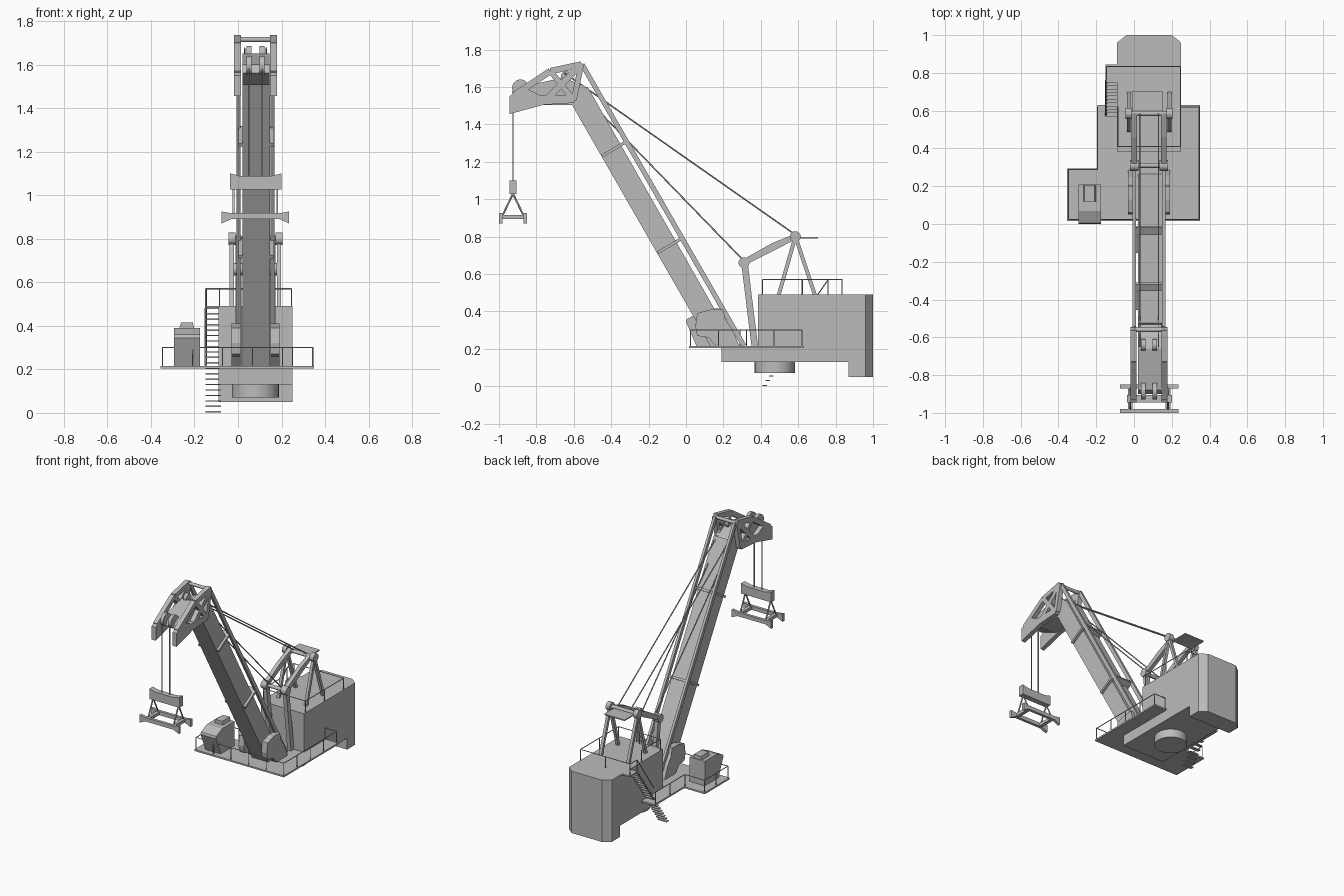
import bpy, bmesh, math
from mathutils import Vector

cube = bpy.data.objects.get("Cube")
if cube:
    bpy.data.objects.remove(cube, do_unlink=True)

grey = bpy.data.materials.new("plain_grey")
grey.use_nodes = True
grey.diffuse_color = (0.5, 0.5, 0.5, 1)
grey.node_tree.nodes["Principled BSDF"].inputs["Base Color"].default_value = (0.5, 0.5, 0.5, 1)

CX = 0.08  # centre plane of boom, house and gantry


def finish(name, bm, smooth=False):
    bmesh.ops.recalc_face_normals(bm, faces=bm.faces)
    for f in bm.faces:
        f.smooth = smooth and len(f.verts) == 4
    mesh = bpy.data.meshes.new(name)
    bm.to_mesh(mesh)
    bm.free()
    mesh.materials.append(grey)
    ob = bpy.data.objects.new(name, mesh)
    bpy.context.collection.objects.link(ob)
    return ob


def prism(name, pts, lo, hi, axis="x"):
    """Extrude a flat outline between lo and hi along an axis."""
    place = {"x": lambda a, b, t: (t, a, b),
             "y": lambda a, b, t: (a, t, b),
             "z": lambda a, b, t: (a, b, t)}[axis]
    bm = bmesh.new()
    face = bm.faces.new([bm.verts.new(place(a, b, lo)) for a, b in pts])
    out = bmesh.ops.extrude_face_region(bm, geom=[face])
    shift = Vector(place(0, 0, hi - lo))
    bmesh.ops.translate(bm, vec=shift, verts=[v for v in out["geom"] if isinstance(v, bmesh.types.BMVert)])
    return finish(name, bm)


def box(name, x, y, z):
    return prism(name, [(x[0], y[0]), (x[1], y[0]), (x[1], y[1]), (x[0], y[1])], *z, axis="z")


def rods(name, pairs, r, sides=8):
    """Straight bars between pairs of points, joined in one object."""
    bm = bmesh.new()
    for a, b in pairs:
        a, b = Vector(a), Vector(b)
        d = b - a
        mat = d.to_track_quat("Z", "Y").to_matrix().to_4x4()
        mat.translation = (a + b) / 2
        bmesh.ops.create_cone(bm, cap_ends=True, segments=sides, radius1=r, radius2=r,
                              depth=d.length, matrix=mat)
    return finish(name, bm, sides > 4)


def bars(name, path, width, lo, hi):
    """Flat rectangular bars following a side-view path."""
    for i, (p, q) in enumerate(zip(path, path[1:])):
        p, q = Vector(p), Vector(q)
        n = (q - p).orthogonal().normalized() * width / 2
        prism(f"{name}_{i + 1}", [p + n, q + n, q - n, p - n], lo, hi)


def railing(name, path, z, h, step=0.14):
    """Handrail with evenly spaced posts."""
    pairs = []
    for a, b in zip(path, path[1:]):
        a, b = Vector((*a, z)), Vector((*b, z))
        up = Vector((0, 0, h))
        pairs.append((a + up, b + up))
        n = max(1, round((b - a).length / step))
        pairs += [(a.lerp(b, k / n), a.lerp(b, k / n) + up) for k in range(n + 1)]
    rods(name, pairs, 0.003, 6)


def both(offset, half):
    """Left and right spans about the centre plane."""
    return [(s, CX + d * offset - half, CX + d * offset + half) for s, d in (("right", -1), ("left", 1))]


# Deck, chassis and slewing drum
prism("deck", [(-.355, .015), (.35, .015), (.35, .63), (-.193, .63), (-.193, .295), (-.355, .295)],
      .205, .216, "z")
box("chassis", (-.09, .25), (.19, .88), (.13, .21))
rods("slewing_drum", [((CX, .475, .07), (CX, .475, .135))], .108, 32)

# Machinery house and chamfered counterweight
box("house", (-.09, .25), (.385, .87), (.13, .49))
prism("counterweight", [(-.09, .87), (.25, .87), (.25, .96), (.20, 1), (-.04, 1), (-.09, .96)],
      .05, .49, "z")
box("roof_landing", (-.15, -.09), (.76, .845), (.48, .49))

# Railings
railing("deck_railing", [(-.193, .62), (-.193, .288), (-.347, .288), (-.347, .025),
                         (.343, .025), (.343, .62), (.25, .62)], .21, .09)
railing("roof_railing", [(-.145, .76), (-.145, .835), (.245, .835), (.245, .41), (-.085, .41), (-.085, .62)],
        .49, .08, .2)

# Stairs from the ground to the roof
foot, top = Vector((-.115, .42, .005)), Vector((-.115, .76, .48))
for i in range(20):
    p = foot.lerp(top, i / 19)
    box(f"stair_tread_{i + 1}", (-.15, -.078), (p.y - .012, p.y + .012), (p.z - .003, p.z + .003))
deck_point = foot.lerp(top, .45)
rods("stair_stringers", [((x, deck_point.y, deck_point.z), (x, top.y, top.z)) for x in (-.148, -.08)], .006, 4)
rods("stair_handrail", [((-.148, deck_point.y, .30), (-.148, top.y, .57))], .003, 6)

# Operator cab
prism("cab", [(.055, .216), (0, .345), (.005, .36), (.07, .39), (.21, .39), (.21, .216)], -.295, -.175)
prism("cab_roof_unit", [(-.27, .385), (-.2, .385), (-.208, .415), (-.262, .415)], .12, .205, "y")

# Boom box with side chords and bands
prism("boom", [(-.61, 1.505), (-.525, 1.60), (.265, .216), (.13, .216)], .02, .148)
for side, lo, hi in both(.078, .009):
    bars(f"{side}_boom_chord", [(-.555, 1.72), (.31, .216)], .026, lo, hi)
for n, (y, z) in enumerate([(-.45, 1.23), (-.15, .715)]):
    bars(f"boom_band_{n + 1}", [(y, z), (y + .135, z + .08)], .016, .003, .165)

# Boom foot brackets
arch = [(.06, .27), (0, .345), (.06, .39), (.13, .41), (.20, .41), (.21, .36),
        (.25, .30), (.285, .216), (.16, .216), (.12, .26)]
arch[1] = (.05, .32)
for side, lo, hi in both(.09, .021):
    prism(f"{side}_boom_foot_bracket", arch, lo, hi)

# Boom head: side plates with trusses, core and sheaves
plate = [(-.945, 1.455), (-.76, 1.505), (-.6, 1.515), (-.58, 1.56), (-.78, 1.555), (-.87, 1.60), (-.945, 1.55)]
for side, lo, hi in both(.082, .016):
    prism(f"{side}_head_plate", plate, lo, hi)
    bars(f"{side}_head_truss", [(-.92, 1.555), (-.725, 1.685), (-.56, 1.72), (-.745, 1.535)], .034, lo, hi)
    bars(f"{side}_head_strut", [(-.725, 1.685), (-.6, 1.53), (-.56, 1.72)], .03, lo, hi)
prism("head_core", [(-.9, 1.56), (-.88, 1.60), (-.66, 1.65), (-.55, 1.61), (-.53, 1.59), (-.61, 1.505), (-.78, 1.505)],
      .02, .145)
for x in (.05, .11):
    rods("head_sheave", [((x - .012, -.885, 1.595), (x + .012, -.885, 1.595))], .045, 24)
    rods("stay_sheave", [((x - .012, -.64, 1.655), (x + .012, -.64, 1.655))], .03, 20)
rods("head_axle", [((-.015, -.56, 1.715), (.175, -.56, 1.715))], .012)

# Gantry: A-frame, curved link, props and platform
for side, lo, hi in both(.108, .01):
    bars(f"{side}_gantry_leg", [(.495, .485), (.585, .80), (.69, .485)], .02, lo, hi)
    rods(f"{side}_gantry_hub", [((lo - .006, .585, .80), (hi + .006, .585, .80))], .029, 20)
for side, lo, hi in both(.078, .014):
    prism(f"{side}_gantry_link", [(.31, .645), (.47, .725), (.585, .785), (.585, .815), (.46, .765), (.31, .68)], lo, hi)
    prism(f"{side}_gantry_prop", [(.295, .66), (.33, .66), (.385, .216), (.35, .216)], lo, hi)
    rods(f"{side}_link_hub", [((lo - .008, .31, .66), (hi + .008, .31, .66))], .029, 20)
rods("gantry_crossbars", [((-.04, .585, .80), (.2, .585, .80)), ((-.02, .31, .66), (.18, .31, .66))], .013, 12)
box("gantry_platform", (-.01, .15), (.585, .705), (.79, .798))

# Stay cables and hoist ropes
rods("stay_cables", [((x, -.65, 1.675), (x, .585, .81)) for x in (.03, .13)]
     + [((x, -.63, 1.64), (x, .31, .67)) for x in (.03, .13)], .004, 6)
rods("hoist_ropes", [((x, -.925, 1.09), (x, -.925, 1.60)) for x in (.05, .11)], .0035, 6)

# Lifting beam and spreader frame
prism("lifting_beam", [(-.037, 1.027), (.2, 1.027), (.2, 1.10), (.15, 1.088), (.01, 1.088), (-.037, 1.10)],
      -.945, -.905, "y")
spreader = [(-.075, .87), (-.03, .89), (.19, .89), (.235, .87), (.235, .925), (.19, .917), (-.03, .917), (-.075, .925)]
for name, y in (("front", -.99), ("rear", -.86)):
    prism(f"{name}_spreader_beam", spreader, y - .01, y + .01, "y")
slings = []
for x in (-.02, .18):
    box("spreader_tie", (x - .012, x + .012), (-.99, -.86), (.893, .915))
    slings += [((x, -.925, 1.03), (x, y, .915)) for y in (-.98, -.87)]
rods("spreader_slings", slings, .005, 6)
